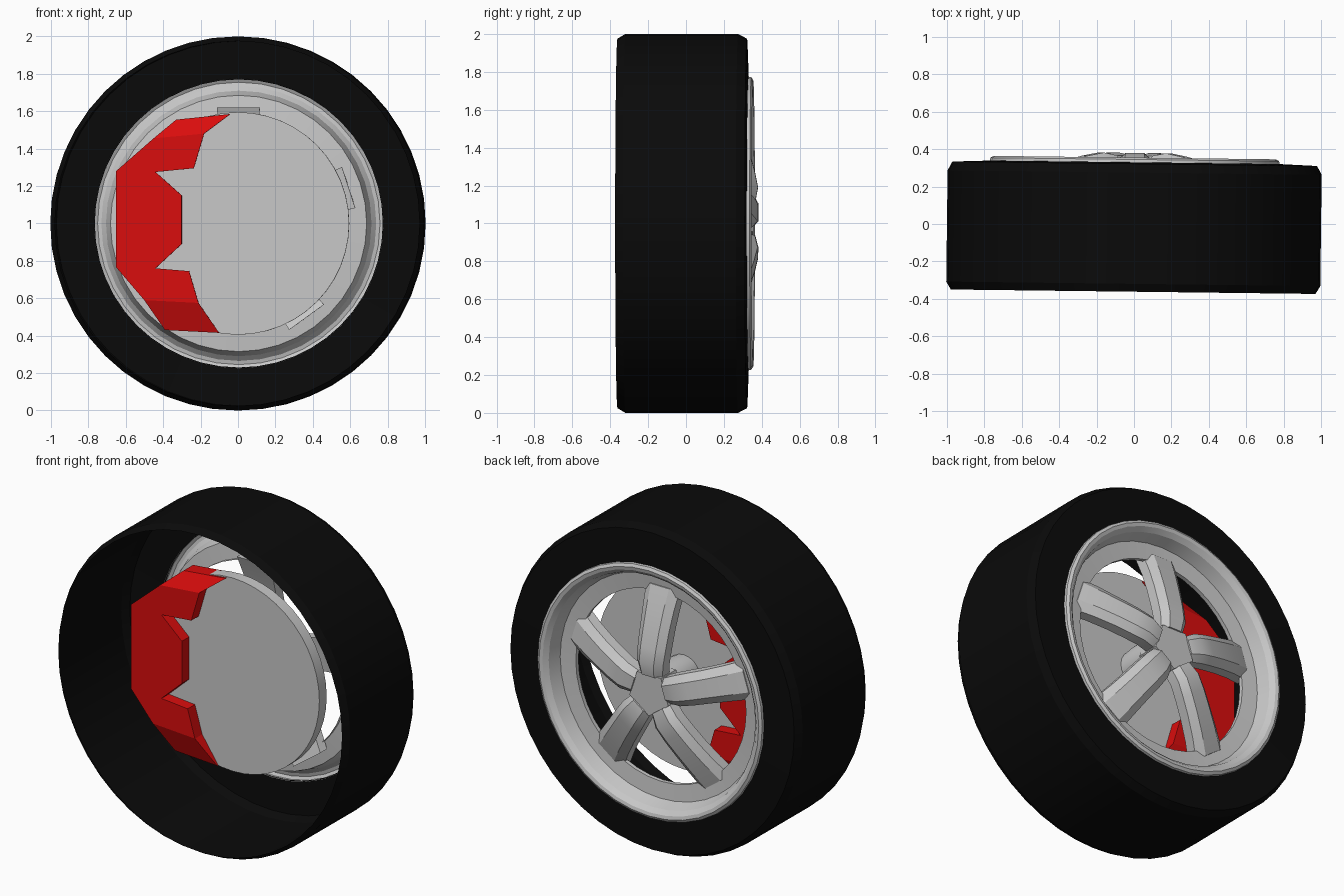
import bpy, bmesh
from math import sin, cos, pi, radians
from mathutils import Matrix

if "Cube" in bpy.data.objects:
    bpy.data.objects.remove(bpy.data.objects["Cube"])

# The wheel axis runs along y, with a slight toe-in
PLACE = Matrix.Translation((0, 0, 1)) @ Matrix.Rotation(radians(-0.7), 4, 'Z')


def material(name, color):
    m = bpy.data.materials.new(name)
    m.use_nodes = True
    m.diffuse_color = color
    m.node_tree.nodes["Principled BSDF"].inputs["Base Color"].default_value = color
    return m


BLACK = material("tyre black", (0.003, 0.003, 0.003, 1))
GREY = material("metal grey", (0.58, 0.58, 0.58, 1))
RED = material("caliper red", (0.7, 0.004, 0.004, 1))


def finish(name, bm, mat, smooth=None):
    bmesh.ops.recalc_face_normals(bm, faces=bm.faces)
    mesh = bpy.data.meshes.new(name)
    bm.to_mesh(mesh)
    bm.free()
    mesh.materials.append(mat)
    ob = bpy.data.objects.new(name, mesh)
    bpy.context.collection.objects.link(ob)
    ob.matrix_world = PLACE
    if smooth:
        bpy.ops.object.select_all(action='DESELECT')
        ob.select_set(True)
        bpy.context.view_layer.objects.active = ob
        bpy.ops.object.shade_smooth_by_angle(angle=radians(smooth))
    return ob


def lathe(name, profile, sides, mat, caps=False, smooth=None, start=0.0):
    """Turn (radius, y) points around the y axis."""
    bm = bmesh.new()
    rings = []
    for r, y in profile:
        angles = [start + 2 * pi * i / sides for i in range(sides)]
        rings.append([bm.verts.new((r * cos(a), y, r * sin(a))) for a in angles])
    for a, b in zip(rings, rings[1:]):
        for i in range(sides):
            j = (i + 1) % sides
            bm.faces.new((a[i], a[j], b[j], b[i]))
    if caps:
        bm.faces.new(rings[0])
        bm.faces.new(rings[-1])
    return finish(name, bm, mat, smooth)


# Tyre: open on the inner side, one sidewall on the outer side
lathe("tyre", [(0.975, -0.362), (1, -0.32), (1, 0.275), (0.975, 0.322), (0.77, 0.33)],
      48, BLACK, smooth=20)

# Rim: rounded lip, barrel and recessed flat ring
lathe("rim", [(0.775, 0.325), (0.772, 0.345), (0.755, 0.355), (0.735, 0.35),
              (0.71, 0.325), (0.685, 0.25), (0.585, 0.24), (0.585, 0.215)],
      40, GREY, smooth=25)

# Brake disc, axle and five-sided hub cap
lathe("brake_disc", [(0.595, -0.05), (0.595, 0.02)], 48, GREY, caps=True, smooth=30)
lathe("axle", [(0.11, 0.01), (0.12, 0.1), (0.12, 0.25)], 20, GREY, smooth=30)
lathe("hub_cap", [(0.14, 0.21), (0.14, 0.355)], 5, GREY, caps=True,
      start=pi / 2 + pi / 5)


# Spokes: bevelled section arching from the hub down to the rim
def spoke(name, turn):
    bm = bmesh.new()
    rings = []
    for r, top, w in [(0.11, 0.365, 0.075), (0.19, 0.38, 0.09), (0.28, 0.362, 0.095),
                      (0.38, 0.335, 0.098), (0.5, 0.297, 0.105), (0.62, 0.25, 0.115)]:
        half = [(w, top - 0.1), (w, top - 0.035), (w * 0.55, top)]
        section = half + [(-x, y) for x, y in reversed(half)]
        rings.append([bm.verts.new((x, y, r)) for x, y in section])
    for a, b in zip(rings, rings[1:]):
        for i in range(len(a)):
            j = (i + 1) % len(a)
            bm.faces.new((a[i], a[j], b[j], b[i]))
    bm.faces.new(rings[0])
    bm.faces.new(rings[-1])
    bm.transform(Matrix.Rotation(turn, 4, 'Y'))
    finish(name, bm, GREY, smooth=25)


for k in range(5):
    spoke(f"spoke_{k + 1}", 2 * pi * k / 5)

# Brake caliper: toothed block straddling the disc, with tips sloping to it
OUTLINE = [(-0.04, 0.585), (-0.33, 0.555), (-0.45, 0.455), (-0.65, 0.28),
           (-0.65, -0.235), (-0.5, -0.41), (-0.39, -0.57), (-0.1, -0.585),
           (-0.21, -0.425), (-0.26, -0.255), (-0.44, -0.24), (-0.3, -0.11),
           (-0.3, 0.15), (-0.44, 0.275), (-0.235, 0.295), (-0.18, 0.48)]
TIPS = (0, 1, 6, 7)
bm = bmesh.new()
sides = []
for s in (-1, 1):
    sides.append([bm.verts.new((x, -0.015 + s * (0.045 if i in TIPS else 0.105), z))
                  for i, (x, z) in enumerate(OUTLINE)])
for v in sides:
    bm.faces.new((v[15], v[0], v[1], v[2]))
    bm.faces.new(v[2:6] + v[8:])
    bm.faces.new(v[5:9])
for i in range(len(OUTLINE)):
    j = (i + 1) % len(OUTLINE)
    bm.faces.new((sides[0][i], sides[0][j], sides[1][j], sides[1][i]))
finish("brake_caliper", bm, RED)
